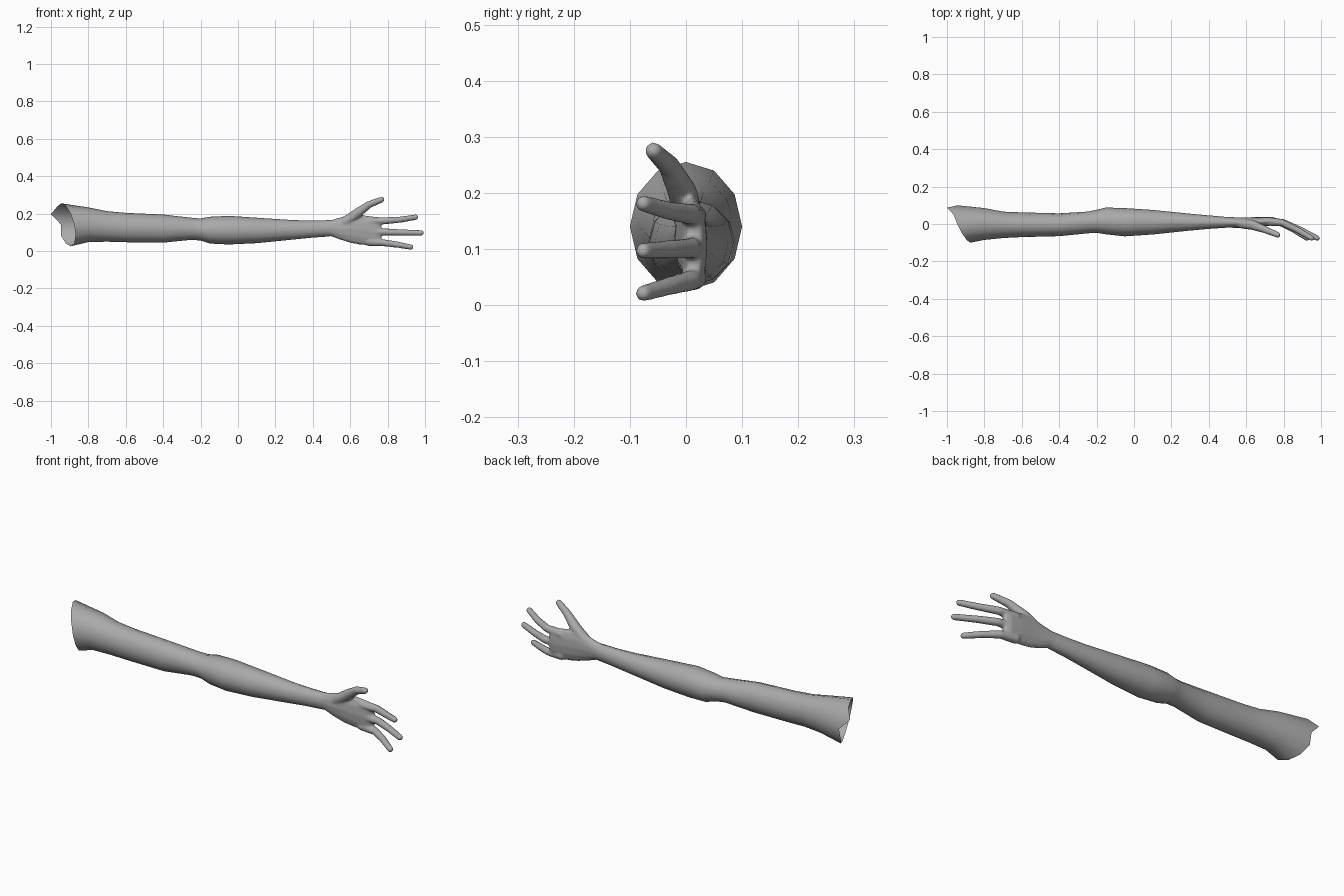
import bpy, bmesh, math
from mathutils import Vector

cube = bpy.data.objects.get("Cube")
if cube:
    bpy.data.objects.remove(cube)

skin = bpy.data.materials.new("plain grey")
skin.use_nodes = True
GREY = (0.4, 0.4, 0.4, 1)
skin.diffuse_color = GREY
skin.node_tree.nodes["Principled BSDF"].inputs["Base Color"].default_value = GREY
SIDES = 12


def loft(bm, sections, caps=False):
    """Skin elliptical rings given as x, low z, high z, low y, high y."""
    rings = []
    for x, z0, z1, y0, y1 in sections:
        ring = []
        for i in range(SIDES):
            a = math.tau * i / SIDES
            ring.append(bm.verts.new((x, (y0 + y1) / 2 + (y1 - y0) / 2 * math.cos(a),
                                      (z0 + z1) / 2 + (z1 - z0) / 2 * math.sin(a))))
        rings.append(ring)
    for r, s in zip(rings, rings[1:]):
        for i in range(SIDES):
            j = (i + 1) % SIDES
            bm.faces.new((r[i], r[j], s[j], s[i]))
    if caps:
        bm.faces.new(rings[0][::-1])
        bm.faces.new(rings[-1])
    return rings


def digit(bm, joints):
    """Chain of tapered capsules through joints given as x, y, z, radius."""
    for pair in zip(joints, joints[1:]):
        tmp = bmesh.new()
        for x, y, z, r in pair:
            ball = bmesh.ops.create_icosphere(tmp, subdivisions=2, radius=r)
            bmesh.ops.translate(tmp, verts=ball["verts"], vec=(x, y, z))
        hull = bmesh.ops.convex_hull(tmp, input=tmp.verts[:])
        inner = [g for g in hull["geom_interior"] if isinstance(g, bmesh.types.BMVert)]
        bmesh.ops.delete(tmp, geom=inner, context="VERTS")
        bmesh.ops.recalc_face_normals(tmp, faces=tmp.faces[:])
        mesh = bpy.data.meshes.new("capsule")
        tmp.to_mesh(mesh)
        tmp.free()
        bm.from_mesh(mesh)
        bpy.data.meshes.remove(mesh)


def finish(bm, name):
    bmesh.ops.recalc_face_normals(bm, faces=bm.faces[:])
    mesh = bpy.data.meshes.new(name)
    bm.to_mesh(mesh)
    bm.free()
    mesh.materials.append(skin)
    mesh.shade_smooth()
    obj = bpy.data.objects.new(name, mesh)
    bpy.context.collection.objects.link(obj)
    return obj


# Arm: open tube from shoulder to wrist
bm = bmesh.new()
rings = loft(bm, [
    (-.92, .025, .255, -.1, .1),
    (-.8, .048, .233, -.085, .085),
    (-.7, .05, .213, -.075, .066),
    (-.6, .047, .204, -.07, .062),
    (-.4, .045, .195, -.065, .057),
    (-.25, .06, .178, -.05, .066),
    (-.2, .056, .174, -.047, .076),
    (-.15, .04, .183, -.055, .088),
    (-.05, .035, .188, -.066, .085),
    (.1, .042, .178, -.056, .075),
    (.3, .062, .165, -.035, .055),
    (.4, .072, .163, -.026, .046),
    (.49, .078, .165, -.02, .038),
])
# Slanted shoulder rim with a pointed back corner
for v in rings[0]:
    v.co.x = -.92 - .45 * v.co.y - .22 * (v.co.z - .14)
rings[0][0].co.x += .02
rings[0][1].co.x = -1
finish(bm, "arm")

# Hand: palm, three fingers and thumb fused into one skin
bm = bmesh.new()
loft(bm, [
    (.44, .078, .161, -.021, .04),
    (.5, .078, .167, -.02, .038),
    (.55, .058, .182, -.021, .036),
    (.61, .04, .198, -.02, .036),
    (.68, .03, .192, -.014, .038),
    (.74, .028, .183, -.008, .038),
    (.765, .04, .172, .0, .03),
], caps=True)
for base_z, mid_z, tip_z, reach in ((.158, .168, .181, .95),
                                    (.103, .099, .097, .98),
                                    (.05, .034, .021, .925)):
    span = reach - .72
    digit(bm, [
        (.7, .014, base_z, .024),
        (.72 + span * .3, .008, base_z * .6 + mid_z * .4, .019),
        (.72 + span * .65, -.03, mid_z, .017),
        (reach, -.076, tip_z, .015),
    ])
digit(bm, [
    (.57, .004, .155, .028),
    (.635, -.006, .2, .027),
    (.7, -.03, .248, .02),
    (.768, -.058, .275, .016),
])
hand = finish(bm, "hand")
fuse = hand.modifiers.new("fuse", "REMESH")
fuse.mode = "VOXEL"
fuse.voxel_size = .005
fuse.use_smooth_shade = True
relax = hand.modifiers.new("relax", "SMOOTH")
relax.factor = .5
relax.iterations = 8
